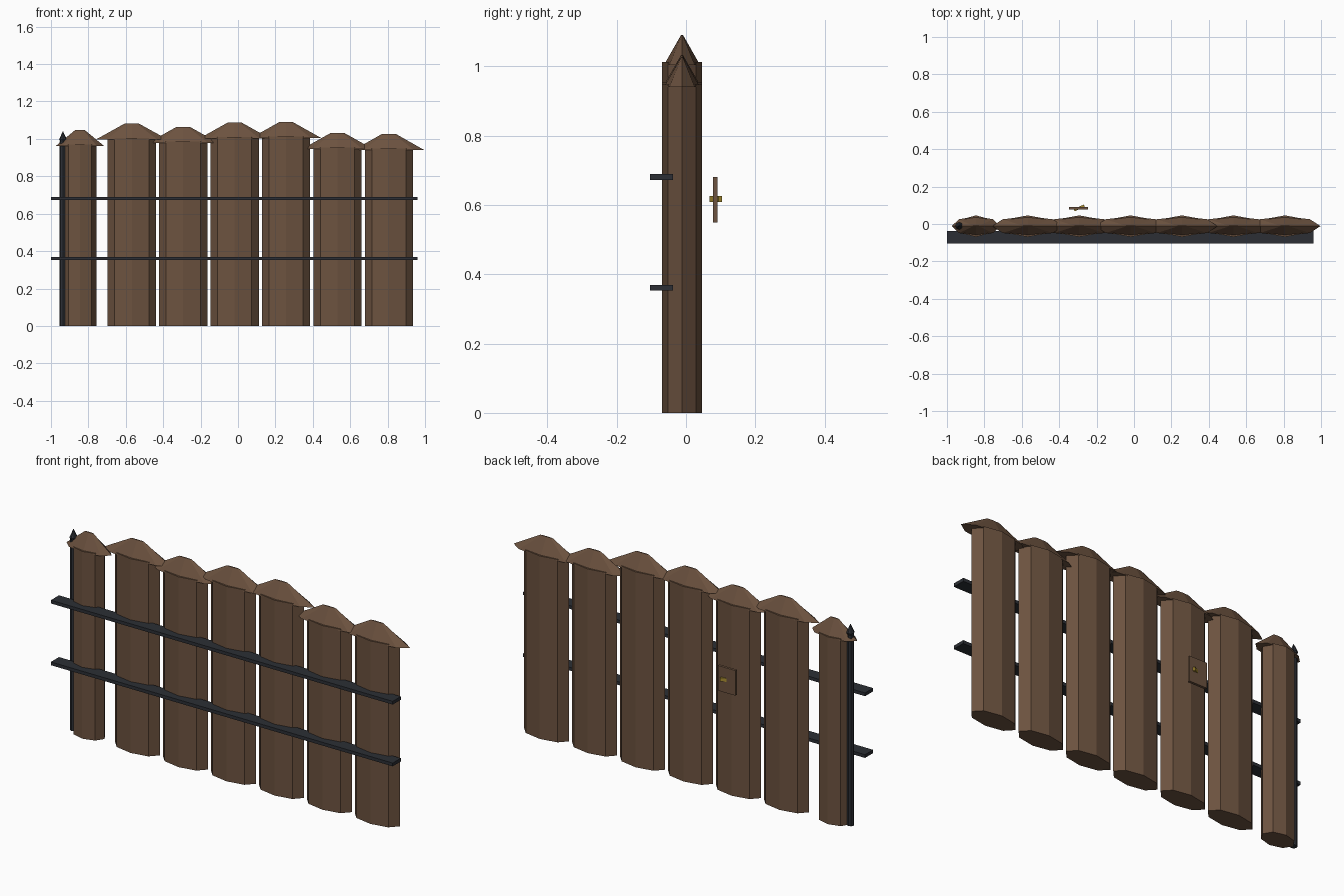
import bpy, bmesh, math
from mathutils import Matrix

if "Cube" in bpy.data.objects:
    bpy.data.objects.remove(bpy.data.objects["Cube"])


def material(name, rgb):
    m = bpy.data.materials.new(name)
    m.diffuse_color = (*rgb, 1)
    m.use_nodes = True
    m.node_tree.nodes["Principled BSDF"].inputs["Base Color"].default_value = m.diffuse_color
    return m


WOOD = material("brown_wood", (0.15, 0.085, 0.05))
IRON = material("dark_iron", (0.025, 0.028, 0.035))
BRASS = material("brass", (0.40, 0.27, 0.03))


def finish(name, bm, mat):
    bmesh.ops.recalc_face_normals(bm, faces=bm.faces)
    me = bpy.data.meshes.new(name)
    bm.to_mesh(me)
    bm.free()
    me.materials.append(mat)
    ob = bpy.data.objects.new(name, me)
    bpy.context.collection.objects.link(ob)
    return ob


def loft(name, x, y, rings, mat, sides=8):
    """Stack of elliptical rings (rx, ry, z), closed at both ends."""
    bm = bmesh.new()
    loops = []
    for rx, ry, z in rings:
        angles = [2 * math.pi * i / sides for i in range(sides)]
        loops.append([bm.verts.new((x + rx * math.cos(a), y + ry * math.sin(a), z)) for a in angles])
    for a, b in zip(loops, loops[1:]):
        for i in range(sides):
            j = (i + 1) % sides
            bm.faces.new((a[i], a[j], b[j], b[i]))
    bm.faces.new(loops[0])
    bm.faces.new(loops[-1])
    return finish(name, bm, mat)


def box(name, centre, size, mat, turn=0):
    bm = bmesh.new()
    bmesh.ops.create_cube(bm, size=1, matrix=Matrix.Translation(centre)
                          @ Matrix.Rotation(math.radians(turn), 4, 'Z')
                          @ Matrix.Diagonal((*size, 1)))
    return finish(name, bm, mat)


# Planks with overhanging pointed caps: centre x, half width, cap base, cap peak
Y = -0.0115
planks = [(-0.845, 0.088, 0.962, 1.048), (-0.568, 0.129, 0.998, 1.083),
          (-0.293, 0.129, 0.978, 1.064), (-0.018, 0.129, 1.002, 1.088),
          (0.257, 0.129, 1.004, 1.09), (0.532, 0.129, 0.946, 1.032),
          (0.807, 0.129, 0.940, 1.027)]
for n, (x, r, base, peak) in enumerate(planks, 1):
    loft(f"plank_{n}", x, Y, [(r, 0.0575, 0), (r, 0.0575, base + 0.008)], WOOD)
    cap = r * 1.47
    loft(f"plank_cap_{n}", x, Y, [(cap, 0.052, base), (cap * 0.19, 0.003, peak)], WOOD)

# Iron cross rails on the front
for label, z in (("lower", 0.361), ("upper", 0.681)):
    box(f"{label}_rail", (-0.02, -0.071, z), (1.96, 0.066, 0.017), IRON)

# Hinge post with a pointed finial
loft("hinge_post", -0.936, -0.01, [(0.018, 0.018, 0), (0.018, 0.018, 0.985)], IRON)
loft("post_finial", -0.936, -0.01,
     [(0.01, 0.01, 0.975), (0.02, 0.02, 0.998), (0.001, 0.001, 1.04)], IRON)

# Latch plate and turned brass latch on the back
box("latch_plate", (-0.297, 0.085, 0.615), (0.1, 0.013, 0.13), WOOD)
box("latch", (-0.293, 0.086, 0.617), (0.06, 0.012, 0.018), BRASS, turn=25)
